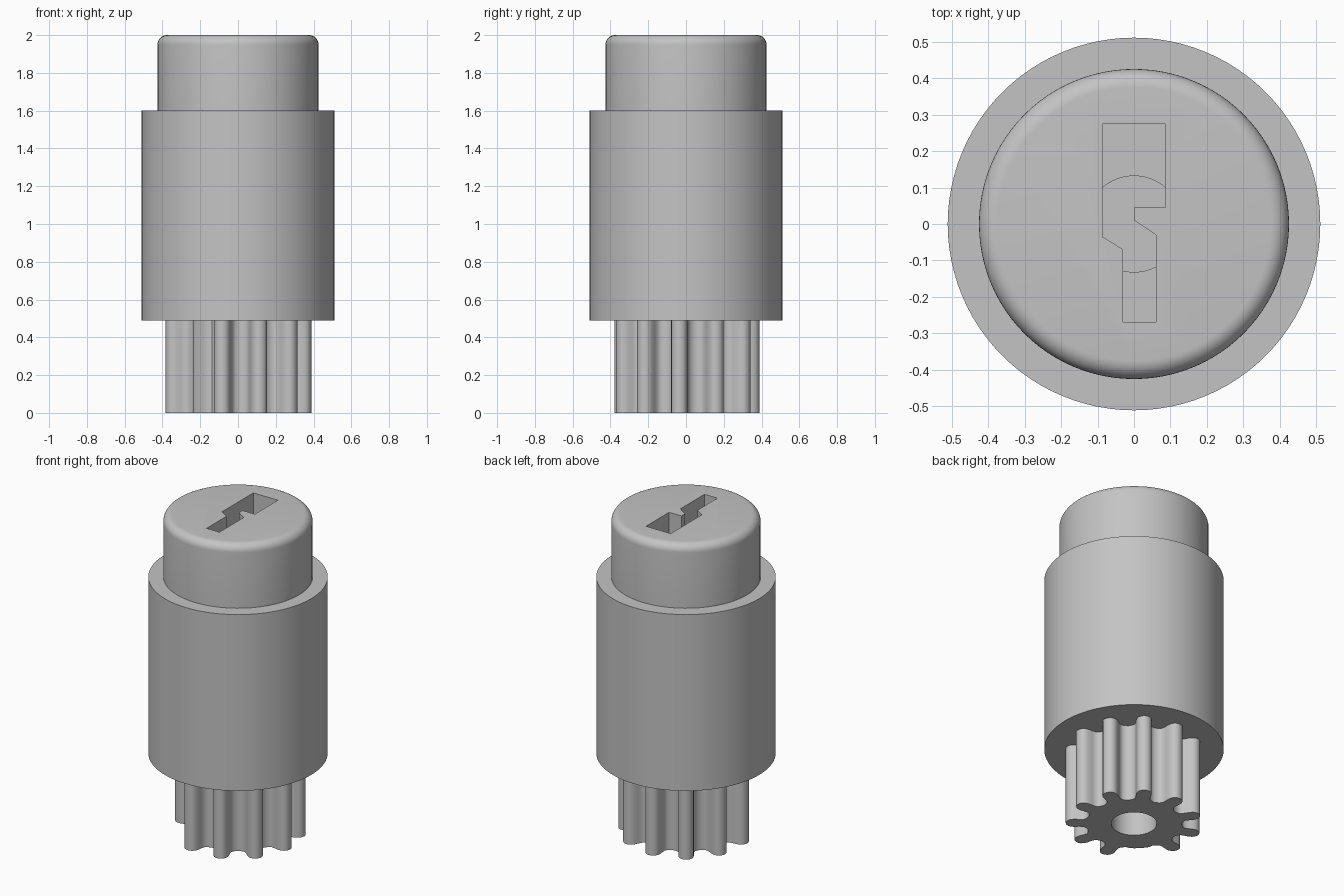
import bpy, bmesh
from math import sin, cos, tau, radians
from mathutils import Vector, Matrix

if "Cube" in bpy.data.objects:
    bpy.data.objects.remove(bpy.data.objects["Cube"])

grey = bpy.data.materials.new("plain_grey")
grey.use_nodes = True
grey.diffuse_color = (0.55, 0.55, 0.55, 1)
grey.node_tree.nodes["Principled BSDF"].inputs["Base Color"].default_value = (0.55, 0.55, 0.55, 1)


def finish(name, bm):
    bmesh.ops.recalc_face_normals(bm, faces=bm.faces[:])
    mesh = bpy.data.meshes.new(name)
    bm.to_mesh(mesh)
    bm.free()
    mesh.materials.append(grey)
    ob = bpy.data.objects.new(name, mesh)
    bpy.context.collection.objects.link(ob)
    return ob


def prism(name, outline, z0, z1):
    """Extrude a flat outline from z0 up to z1."""
    bm = bmesh.new()
    face = bm.faces.new([bm.verts.new((p[0], p[1], z0)) for p in outline])
    grown = bmesh.ops.extrude_face_region(bm, geom=[face])["geom"]
    verts = [g for g in grown if isinstance(g, bmesh.types.BMVert)]
    bmesh.ops.translate(bm, verts=verts, vec=(0, 0, z1 - z0))
    return finish(name, bm)


def disc(radius, n=64):
    return [(radius * cos(tau * i / n), radius * sin(tau * i / n)) for i in range(n)]


def lathe(name, profile, n=96):
    """Stack rings of (radius, height) into a closed turned solid."""
    bm = bmesh.new()
    rings = [[bm.verts.new((x, y, z)) for x, y in disc(r, n)] for r, z in profile]
    for low, high in zip(rings, rings[1:]):
        for i in range(n):
            j = (i + 1) % n
            bm.faces.new((low[i], low[j], high[j], high[i]))
    bm.faces.new(rings[0])
    bm.faces.new(rings[-1])
    return finish(name, bm)


def cut(ob, cutter):
    mod = ob.modifiers.new("cut", "BOOLEAN")
    mod.operation = "DIFFERENCE"
    mod.solver = "EXACT"
    mod.object = cutter
    bpy.ops.object.select_all(action="DESELECT")
    bpy.context.view_layer.objects.active = ob
    ob.select_set(True)
    bpy.ops.object.modifier_apply(modifier=mod.name)


# Housing: wide barrel and narrower cap with a rounded rim
fillet = 0.05
cap_r = 0.426
profile = [(0.512, 0.49), (0.512, 1.6), (cap_r, 1.6)]
for i in range(9):
    a = tau / 4 * i / 8
    profile.append((cap_r - fillet + fillet * cos(a), 2 - fillet + fillet * sin(a)))
housing = lathe("housing", profile)

# Pinion: eleven tooth positions, with one tooth left out
half_tooth = [(0.275, 0.052), (0.29, 0.042), (0.315, 0.042), (0.34, 0.044),
              (0.36, 0.041), (0.375, 0.033), (0.386, 0.019)]
tooth = [(r, -w) for r, w in half_tooth] + [(0.39, 0)] + [(r, w) for r, w in reversed(half_tooth)]
step = tau / 11
outline = []
for k in range(11):
    angle = radians(-104) + k * step
    turn = Matrix.Rotation(angle, 2)
    if k < 10:
        outline += [turn @ Vector(p) for p in tooth]
    else:
        outline += [turn @ Vector((0.28 * cos(t), 0.28 * sin(t))) for t in (-0.2, -0.1, 0, 0.1, 0.2)]
    middle = angle + step / 2
    outline.append(Vector((0.27 * cos(middle), 0.27 * sin(middle))))
pinion = prism("pinion", outline, 0, 0.52)

# Stepped key slot in the cap, with a round pocket below it
slot = [(-0.086, 0.275), (0.086, 0.275), (0.086, 0.045), (0, 0.045), (0, 0.01),
        (0.06, -0.03), (0.06, -0.27), (-0.03, -0.27), (-0.03, -0.07), (-0.086, -0.035)]
slot_cutter = prism("slot_cutter", slot, 1.6, 2.1)
pocket_cutter = prism("pocket_cutter", disc(0.132), 1.2, 1.62)

# Shaft bore from the underside
bore_cutter = prism("bore_cutter", disc(0.13), -0.1, 0.8)

for ob, cutter in ((housing, pocket_cutter), (housing, slot_cutter),
                   (housing, bore_cutter), (pinion, bore_cutter)):
    cut(ob, cutter)
for cutter in (slot_cutter, pocket_cutter, bore_cutter):
    bpy.data.objects.remove(cutter)

# Smooth turned surfaces, crisp edges
bpy.ops.object.select_all(action="DESELECT")
for ob in (housing, pinion):
    ob.select_set(True)
bpy.context.view_layer.objects.active = housing
bpy.ops.object.shade_smooth_by_angle(angle=radians(35))
